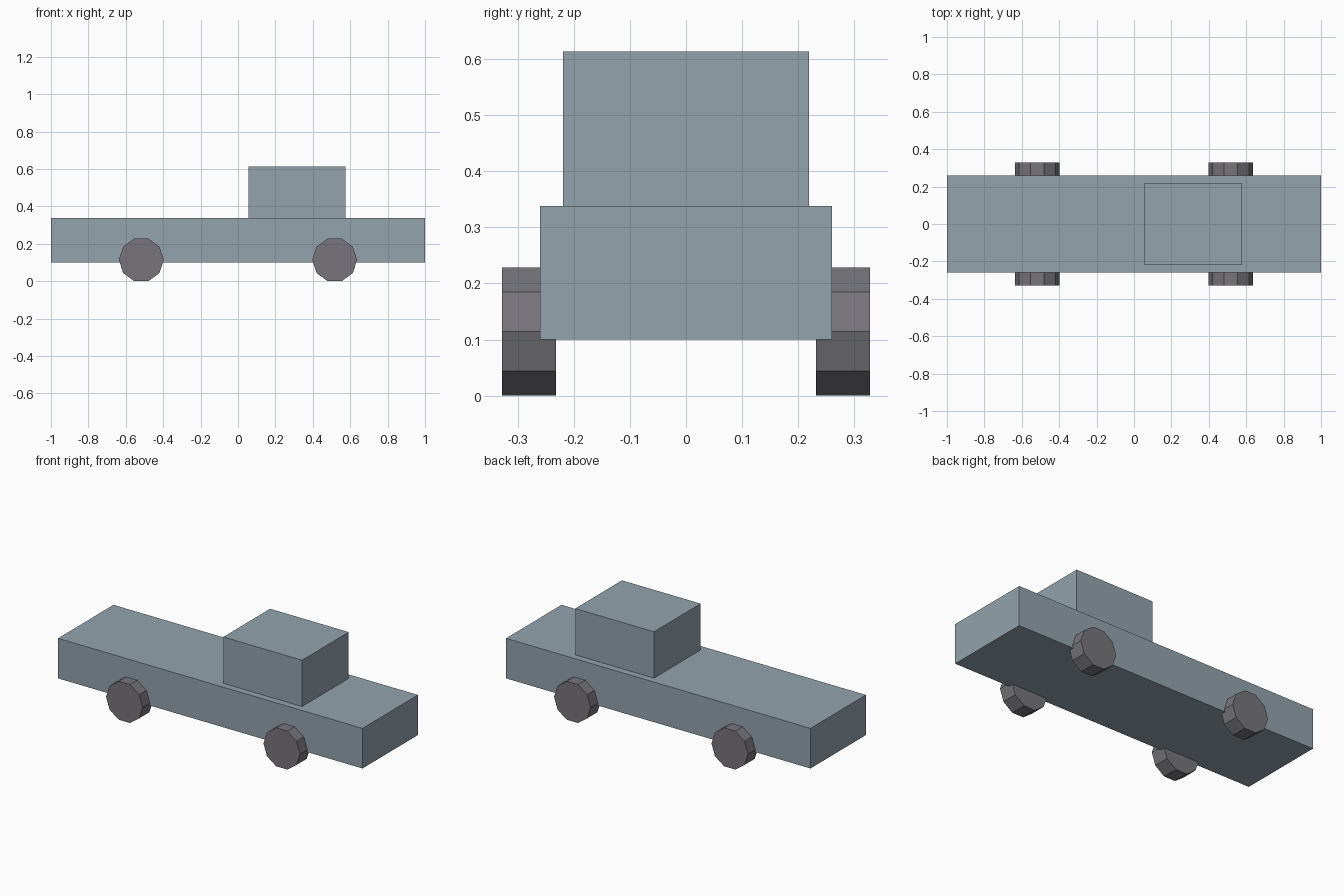
import bpy
import math

cube = bpy.data.objects.get("Cube")
if cube:
    bpy.data.objects.remove(cube, do_unlink=True)


def make_material(name, rgb):
    mat = bpy.data.materials.new(name)
    mat.use_nodes = True
    colour = (*rgb, 1.0)
    mat.diffuse_color = colour
    mat.node_tree.nodes["Principled BSDF"].inputs["Base Color"].default_value = colour
    return mat


def finish(name, mat):
    obj = bpy.context.object
    obj.name = name
    obj.data.name = name
    obj.data.materials.append(mat)
    return obj


def box(name, x, y, z, mat):
    """Box spanning the given (low, high) ranges."""
    spans = (x, y, z)
    bpy.ops.mesh.primitive_cube_add(size=1, location=[(a + b) / 2 for a, b in spans])
    obj = finish(name, mat)
    obj.scale = [b - a for a, b in spans]
    bpy.ops.object.transform_apply(location=False, rotation=False, scale=True)
    return obj


def wheel(name, x, y, mat):
    """Ten-sided wheel with its axle along y and a flat side on the ground."""
    bpy.ops.mesh.primitive_cylinder_add(
        vertices=10, radius=WHEEL_RADIUS, depth=WHEEL_WIDTH,
        location=(x, y, WHEEL_RADIUS * math.cos(math.pi / 10)),
        rotation=(math.pi / 2, math.pi / 10, 0))
    return finish(name, mat)


WHEEL_RADIUS = 0.12
WHEEL_WIDTH = 0.096

paint = make_material("blue grey paint", (0.296, 0.366, 0.418))
rubber = make_material("dark grey rubber", (0.184, 0.178, 0.195))

# Long flat body with the cab on top
box("body", (-1, 1), (-0.26, 0.26), (0.1, 0.338), paint)
box("cab", (0.057, 0.574), (-0.219, 0.219), (0.338, 0.613), paint)

# Four wheels, half sunk into the body sides
for side, x in (("left", 0.517), ("right", -0.517)):
    for end, y in (("front", -0.28), ("back", 0.28)):
        wheel(f"{end}_{side}_wheel", x, y, rubber)
